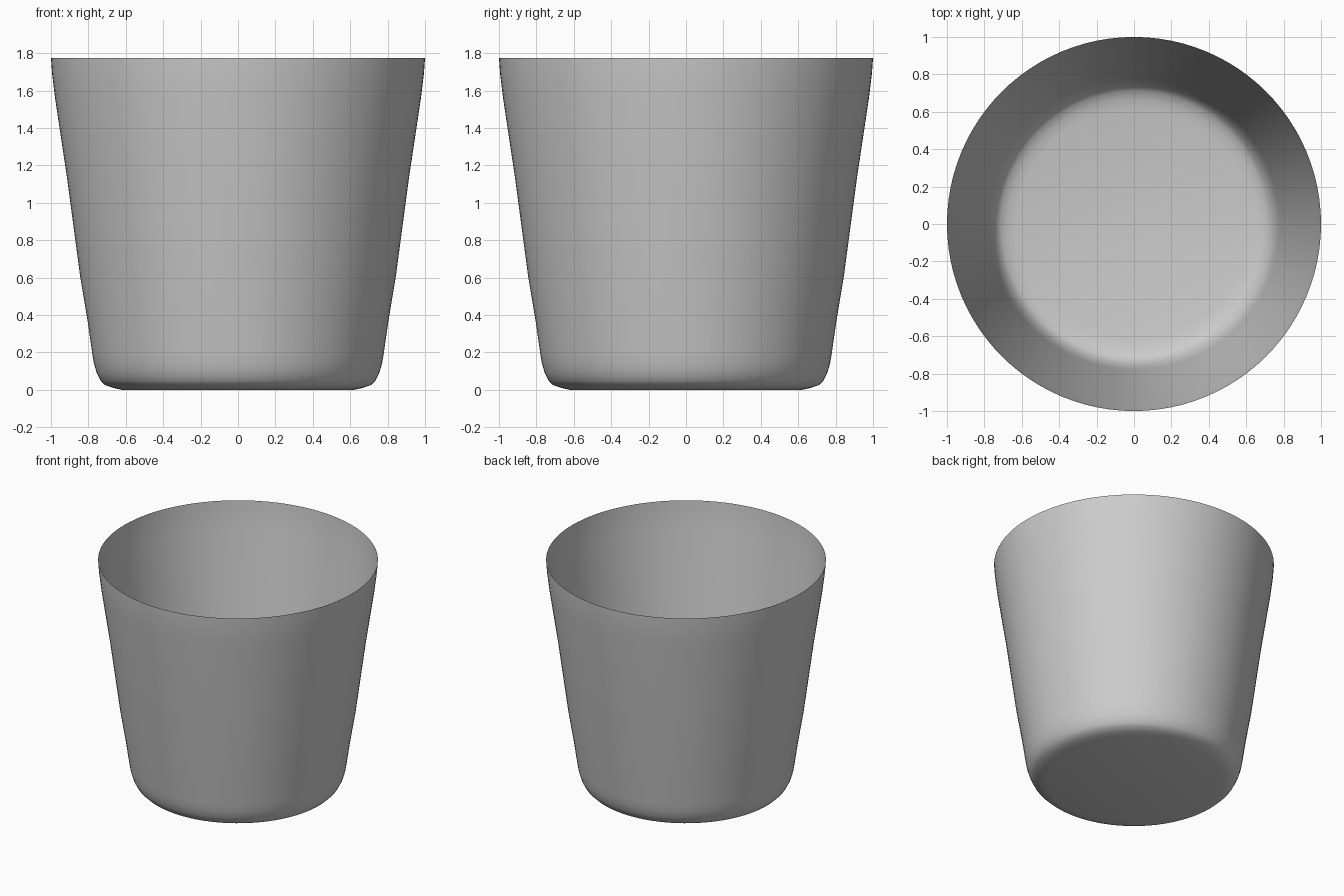
import bpy
import bmesh
import math

SIDES = 96
# Half section from the base outwards and up to the rim: (radius, height)
PROFILE = [
    (0.62, 0.0), (0.67, 0.012), (0.71, 0.025), (0.735, 0.05), (0.755, 0.09),
    (0.77, 0.14), (0.78, 0.2), (0.803, 0.36), (0.843, 0.6), (0.915, 1.14),
    (0.978, 1.56), (0.994, 1.69), (1.0, 1.775),
]

cube = bpy.data.objects.get("Cube")
if cube:
    bpy.data.objects.remove(cube, do_unlink=True)


def make_material(name, color):
    mat = bpy.data.materials.new(name)
    mat.use_nodes = True
    mat.diffuse_color = color
    mat.node_tree.nodes["Principled BSDF"].inputs["Base Color"].default_value = color
    return mat


def ring(bm, radius, height):
    step = 2 * math.pi / SIDES
    return [bm.verts.new((radius * math.cos(i * step), radius * math.sin(i * step), height))
            for i in range(SIDES)]


# Thin open cup: flat base disc and a lathed wall
bm = bmesh.new()
rings = [ring(bm, r, z) for r, z in PROFILE]
bm.faces.new(reversed(rings[0]))
for low, high in zip(rings, rings[1:]):
    for i in range(SIDES):
        j = (i + 1) % SIDES
        bm.faces.new((low[i], low[j], high[j], high[i]))
mesh = bpy.data.meshes.new("cup")
bm.to_mesh(mesh)
bm.free()

cup = bpy.data.objects.new("cup", mesh)
bpy.context.collection.objects.link(cup)
mesh.materials.append(make_material("light grey", (0.6, 0.6, 0.6, 1.0)))

# Smooth wall with a crisp edge around the base
bpy.ops.object.select_all(action="DESELECT")
cup.select_set(True)
bpy.context.view_layer.objects.active = cup
bpy.ops.object.shade_smooth_by_angle(angle=math.radians(28))
